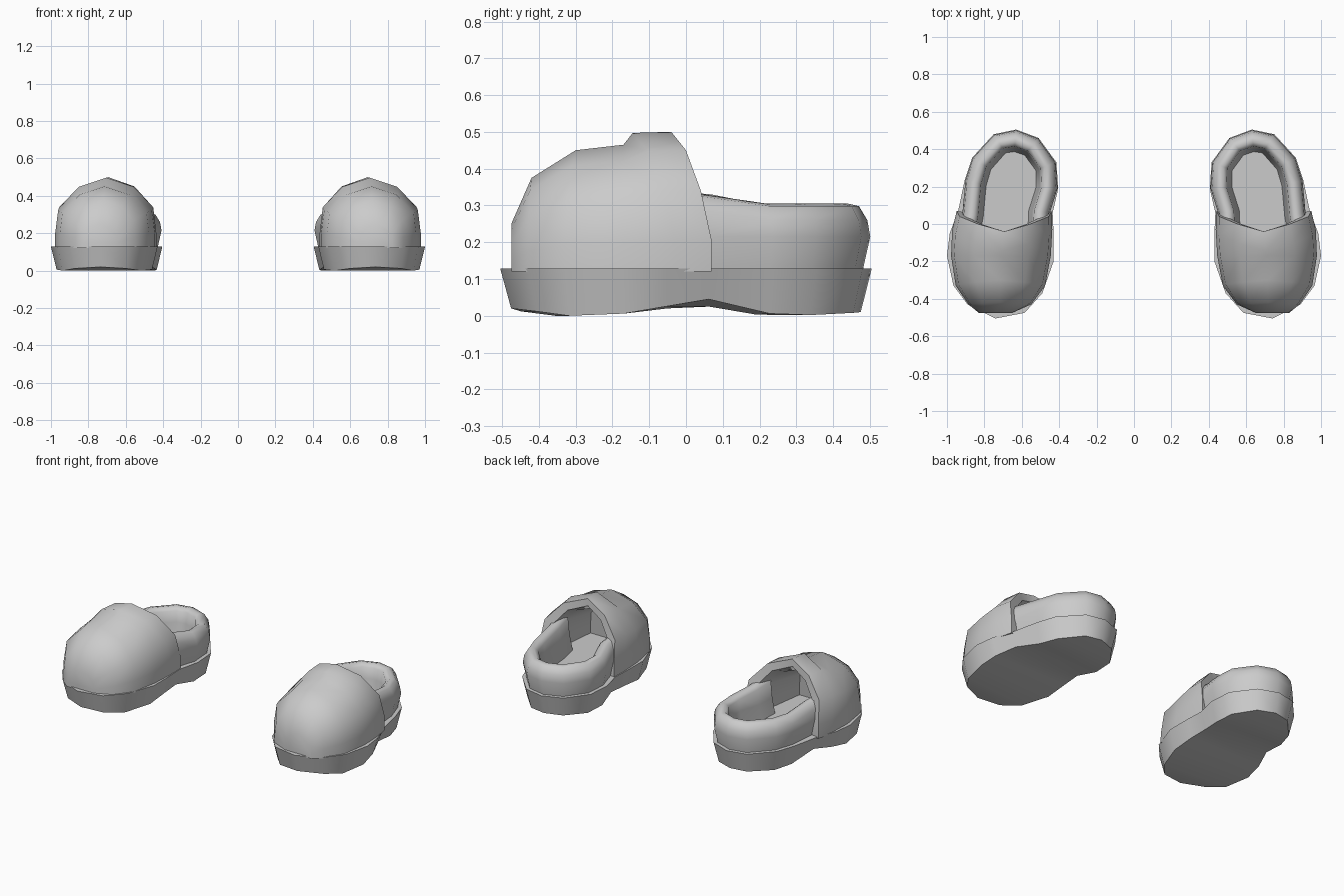
import bpy, bmesh, math
from mathutils import Vector

cube = bpy.data.objects.get("Cube")
if cube:
    bpy.data.objects.remove(cube, do_unlink=True)

# One plain grey for the whole pair
grey = bpy.data.materials.new("light_grey")
grey.use_nodes = True
colour = (0.6, 0.6, 0.6, 1)
grey.diffuse_color = colour
grey.node_tree.nodes["Principled BSDF"].inputs["Base Color"].default_value = colour

# Sole outline of the left shoe: toe, outer side, heel, inner side
OUTLINE = [Vector(p) for p in (
    (.74, -.505),
    (.89, -.43), (.965, -.33), (1.0, -.17), (.985, -.05),
    (.94, .07), (.905, .235), (.865, .355), (.75, .48),
    (.63, .505),
    (.51, .46), (.415, .33), (.405, .19), (.435, .06),
    (.43, -.05), (.43, -.2), (.49, -.37), (.585, -.475))]
N = len(OUTLINE)

# Height of the sole's underside, raised at the arch
BOTTOM = [.02, .012, 0, .006, .025, .045, .006, .002, .008, .01,
          .008, .002, .003, .025, .02, .006, 0, .012]


def inset(i, d):
    """Outline point i moved inward by d."""
    t = (OUTLINE[(i + 1) % N] - OUTLINE[i - 1]).normalized()
    return OUTLINE[i] - Vector((t.y, -t.x)) * d


def loft(name, rings, side, paired_caps=False, smooth=50):
    """Join closed rings of points into a solid; side -1 mirrors it."""
    bm = bmesh.new()
    loops = [[bm.verts.new((side * x, y, z)) for x, y, z in r] for r in rings]
    n = len(loops[0])
    for a, b in zip(loops, loops[1:]):
        for i in range(n):
            j = (i + 1) % n
            bm.faces.new((a[i], a[j], b[j], b[i]))
    for end in (loops[0], loops[-1]):
        if paired_caps:
            # strips across the shoe follow the curved underside
            for i in range(n // 2):
                ids = dict.fromkeys((i, i + 1, n - i - 1, (n - i) % n))
                bm.faces.new([end[k] for k in ids])
        else:
            bm.faces.new(end)
    bmesh.ops.recalc_face_normals(bm, faces=bm.faces)
    mesh = bpy.data.meshes.new(name)
    bm.to_mesh(mesh)
    bm.free()
    mesh.materials.append(grey)
    ob = bpy.data.objects.new(name, mesh)
    bpy.context.collection.objects.link(ob)
    bpy.ops.object.select_all(action='DESELECT')
    ob.select_set(True)
    bpy.context.view_layer.objects.active = ob
    bpy.ops.object.shade_smooth_by_angle(angle=math.radians(smooth))
    return ob


# Sole: underside, flared upper edge, small step in to the upper
sole = [[(*inset(i, .03), BOTTOM[i]) for i in range(N)],
        [(*inset(i, 0), .128) for i in range(N)],
        [(*inset(i, .025), .128) for i in range(N)]]

# Heel wall: a rounded rim profile (inset, height) swept round the back
RIM = [(.024, .11), (.022, .135), (.004, .215), (.012, .26), (.035, .298),
       (.065, .305), (.09, .285), (.10, .22), (.122, .11)]
EXTRA = {4: .04, 5: .02, 13: .01, 14: .02}    # ends tuck into the toe cap
RAISE = {4: .035, 5: .025, 13: .025, 14: .035}
heel = [[(*inset(i, d + EXTRA.get(i, 0)),
          z + (RAISE.get(i, 0) if z > .25 else 0)) for d, z in RIM]
        for i in range(4, 15)]

# Toe cap: arch sections (across, height, backward lean)
ARCH = [(-1, 0, 0), (-1, .22, 0), (-.94, .58, .27), (-.55, .87, .64),
        (0, 1, 1),
        (.55, .87, .64), (.94, .58, .27), (1, .22, 0), (1, 0, 0)]
# base y, top y, inner x, outer x, top height
STATIONS = [
    (-.475, -.475, .65, .83, .25),
    (-.43, -.42, .55, .885, .375),
    (-.33, -.30, .475, .953, .45),
    (-.17, -.17, .445, .978, .465),
    (-.03, -.145, .437, .972, .497),    # raised collar
    (.07, -.04, .44, .948, .50),
    (.062, -.04, .49, .90, .455),       # turned-in lip
    (-.05, -.12, .50, .91, .41),        # hollow inside
    (-.33, -.30, .54, .88, .36)]
cap = []
for yb, yt, x0, x1, top in STATIONS:
    mid, half = (x0 + x1) / 2, (x1 - x0) / 2
    cap.append([(mid + half * u, yb + (yt - yb) * lean, .12 + (top - .12) * h)
                for u, h, lean in ARCH])

for side, label in ((1, "left"), (-1, "right")):
    loft(label + "_sole", sole, side, paired_caps=True)
    loft(label + "_heel_wall", heel, side, smooth=60)
    loft(label + "_toe_cap", cap, side, smooth=55)
